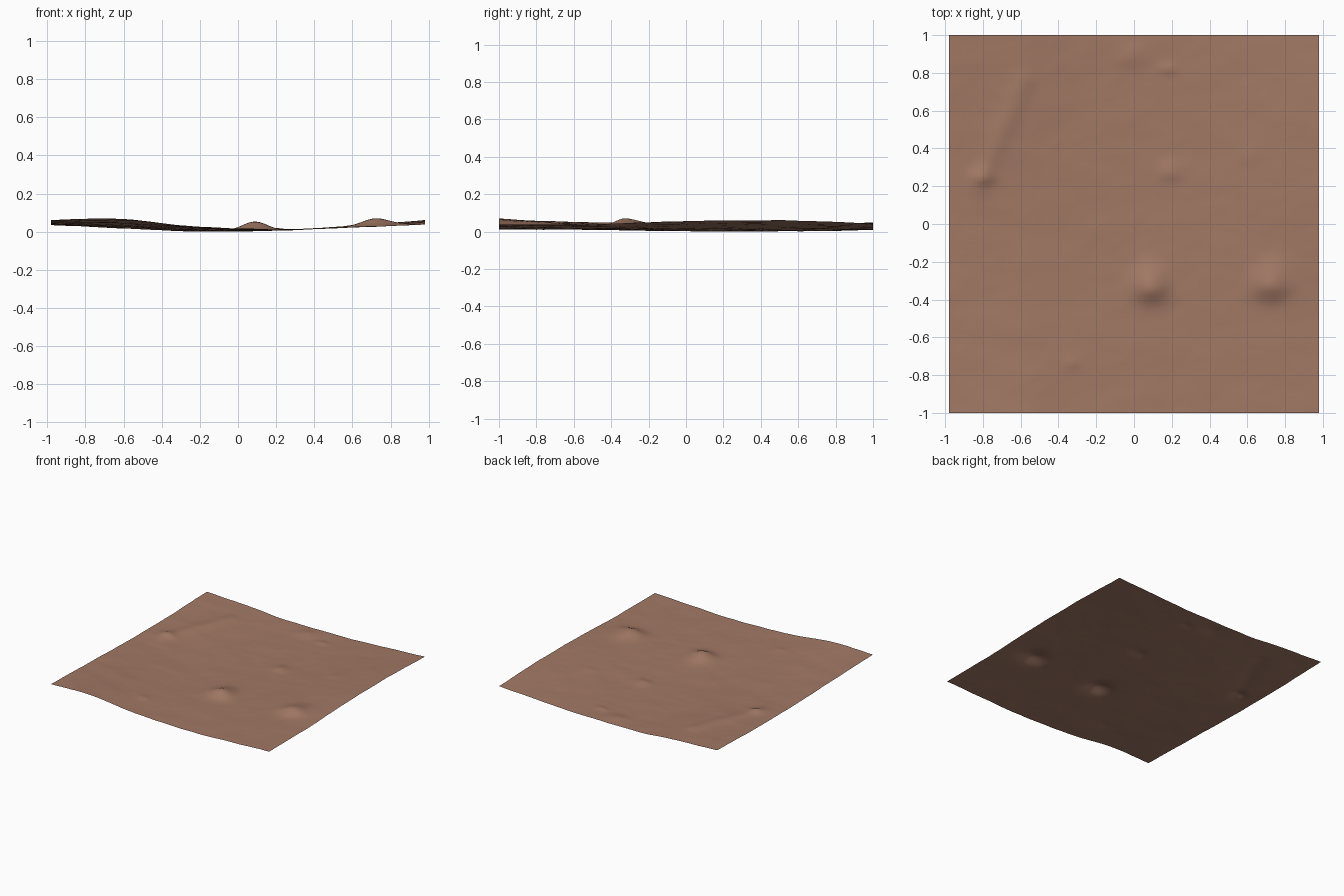
import bpy, bmesh, math
from mathutils import noise, Vector

if "Cube" in bpy.data.objects:
    bpy.data.objects.remove(bpy.data.objects["Cube"])

# Broad heights (hundredths), rows from front to back, columns left to right
XS = [-0.98, -0.6, -0.3, 0.0, 0.3, 0.6, 0.98]
YS = [-1.0, -0.5, 0.0, 0.5, 1.0]
H = [[7.3, 7.6, 4.2, 2.7, 2.2, 3.2, 4.6],
     [6.0, 4.6, 2.5, 1.9, 2.2, 3.5, 5.0],
     [4.7, 2.8, 1.5, 1.3, 2.2, 4.0, 6.6],
     [4.6, 3.4, 1.4, 1.3, 2.0, 4.0, 7.0],
     [5.8, 4.2, 2.0, 1.8, 2.2, 3.5, 5.4]]

# Mounds and dents: x, y, width x, width y, height
MOUNDS = [(0.09, -0.34, 0.09, 0.09, 0.045), (0.72, -0.33, 0.10, 0.09, 0.037),
          (0.19, 0.27, 0.06, 0.05, 0.013), (-0.80, 0.24, 0.06, 0.04, 0.014),
          (-0.33, -0.74, 0.05, 0.03, 0.006), (0.18, 0.82, 0.05, 0.03, 0.010),
          (0.0, 0.88, 0.08, 0.06, 0.008), (0.62, 0.36, 0.07, 0.06, 0.006)]


def spline(xs, vs, x):
    """Smooth curve through unevenly spaced points."""
    n = len(xs)
    i = max(k for k in range(n - 1) if xs[k] <= x + 1e-6)

    def slope(k):
        a, b = max(k - 1, 0), min(k + 1, n - 1)
        return (vs[b] - vs[a]) / (xs[b] - xs[a])
    d = xs[i + 1] - xs[i]
    t = (x - xs[i]) / d
    return ((2*t**3 - 3*t*t + 1) * vs[i] + (t**3 - 2*t*t + t) * d * slope(i)
            + (3*t*t - 2*t**3) * vs[i + 1] + (t**3 - t*t) * d * slope(i + 1))


def height(x, y):
    z = spline(YS, [spline(XS, row, x) for row in H], y) / 100
    for cx, cy, wx, wy, h in MOUNDS:
        dy = y - cy
        w = wy * (0.8 if dy < 0 else 1.2)      # steeper on the front side
        z += h * math.exp(-((x - cx) / wx) ** 2 - (dy / w) ** 2)
    # long low ridge on the left
    t = min(max((y - 0.2) / 0.55, 0), 1)
    d = math.hypot(x - (-0.82 + 0.23 * t), y - (0.2 + 0.55 * t))
    z += 0.010 * math.exp(-(d / 0.06) ** 2)
    # fine ripples
    z += 0.003 * noise.noise(Vector((x * 5, y * 7, 1.3)))
    z += 0.0012 * noise.noise(Vector((x * 13, y * 17, 4.1)))
    return z


# Ground sheet
N = 100
bm = bmesh.new()
bmesh.ops.create_grid(bm, x_segments=N, y_segments=N, size=1)
for v in bm.verts:
    v.co.x *= 0.98
    v.co.z = height(v.co.x, v.co.y)
low = min(v.co.z for v in bm.verts)
for v in bm.verts:
    v.co.z -= low
for f in bm.faces:
    f.smooth = True
mesh = bpy.data.meshes.new("terrain")
bm.to_mesh(mesh)
bm.free()
mat = bpy.data.materials.new("reddish brown soil")
mat.diffuse_color = (0.36, 0.19, 0.13, 1)
mat.use_nodes = True
mat.node_tree.nodes["Principled BSDF"].inputs["Base Color"].default_value = mat.diffuse_color
mesh.materials.append(mat)
bpy.context.collection.objects.link(bpy.data.objects.new("terrain", mesh))
